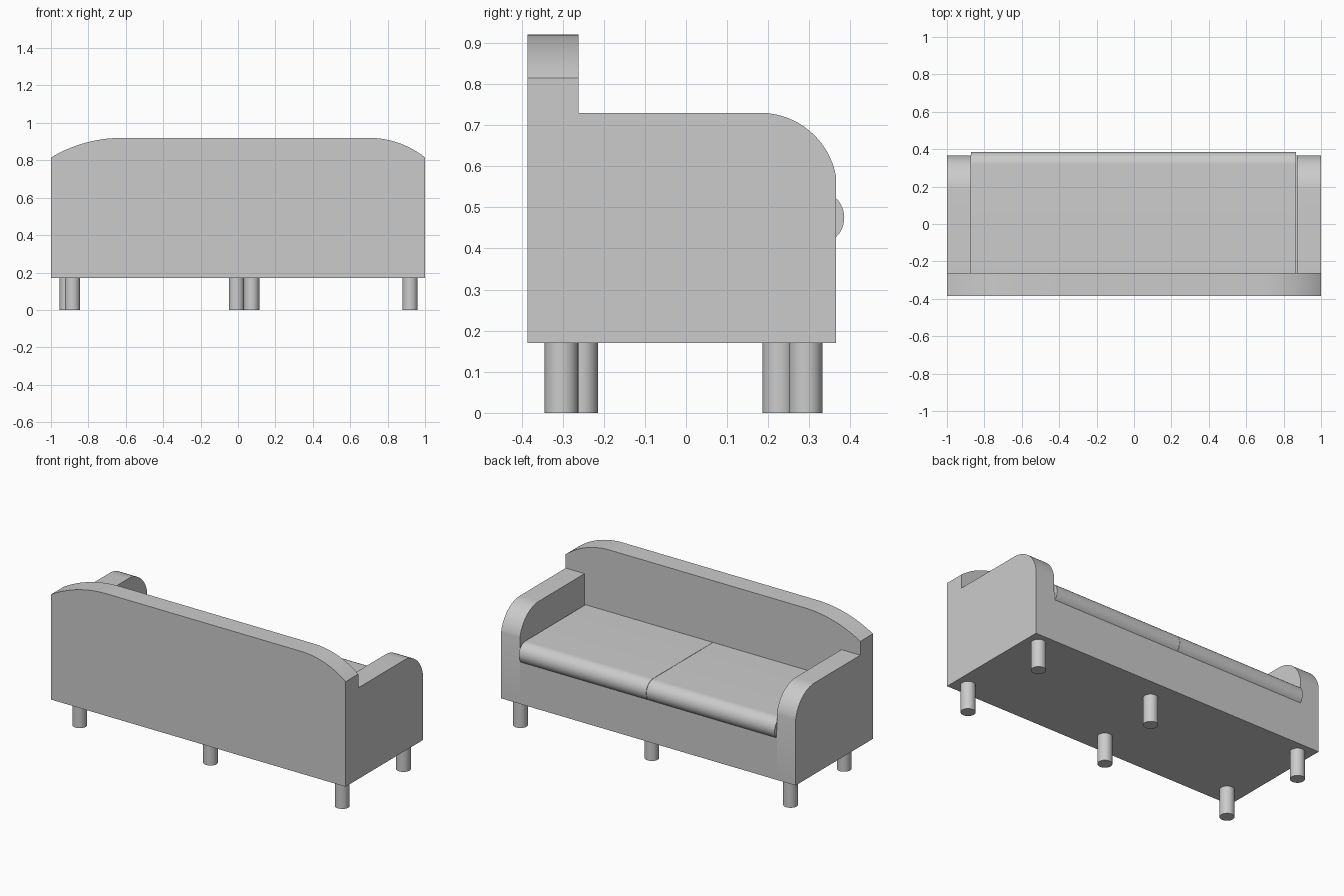
import bpy, bmesh
from math import asin, cos, sin, pi, radians
from mathutils import Vector

cube = bpy.data.objects.get("Cube")
if cube:
    bpy.data.objects.remove(cube, do_unlink=True)

grey = bpy.data.materials.new("plain grey")
grey.use_nodes = True
colour = (0.6, 0.6, 0.6, 1)
grey.diffuse_color = colour
grey.node_tree.nodes["Principled BSDF"].inputs["Base Color"].default_value = colour


def finish(name, bm):
    bmesh.ops.recalc_face_normals(bm, faces=bm.faces[:])
    mesh = bpy.data.meshes.new(name)
    bm.to_mesh(mesh)
    bm.free()
    obj = bpy.data.objects.new(name, mesh)
    bpy.context.collection.objects.link(obj)
    mesh.materials.append(grey)
    bpy.ops.object.select_all(action="DESELECT")
    obj.select_set(True)
    bpy.context.view_layer.objects.active = obj
    bpy.ops.object.shade_smooth_by_angle(angle=radians(25))


def extrude(name, profile, axis, start, end):
    """Extrude a (horizontal, z) profile along x or y."""
    bm = bmesh.new()
    place = (lambda h, z: (start, h, z)) if axis == "x" else (lambda h, z: (h, start, z))
    face = bm.faces.new([bm.verts.new(place(h, z)) for h, z in profile])
    out = bmesh.ops.extrude_face_region(bm, geom=[face])
    verts = [g for g in out["geom"] if isinstance(g, bmesh.types.BMVert)]
    step = Vector((end - start, 0, 0) if axis == "x" else (0, end - start, 0))
    bmesh.ops.translate(bm, verts=verts, vec=step)
    finish(name, bm)


def arc(h, z, r, a0, a1, n=16):
    """Points on a circle, angles measured from straight up towards +h."""
    angles = [a0 + (a1 - a0) * i / n for i in range(n + 1)]
    return [(h + r * sin(a), z + r * cos(a)) for a in angles]


BOTTOM, BACK, INNER, FRONT = 0.17, -0.262, 0.872, 0.365

# Backrest with rounded shoulders
left_r, right_r = 0.74, 0.48
back = [(1, BOTTOM), (-1, BOTTOM)]
back += arc(-0.62, 0.92 - left_r, left_r, -asin(0.38 / left_r), 0)
back += arc(0.7, 0.92 - right_r, right_r, 0, asin(0.3 / right_r))
extrude("backrest", back, "y", -0.385, BACK)

# Arms with a rounded front
arm_r = 0.188
arm = [(FRONT, BOTTOM), (BACK, BOTTOM), (BACK, 0.73)]
arm += arc(0.18, 0.73 - arm_r, arm_r, 0, asin(0.185 / arm_r))
for side, name in ((1, "left_arm"), (-1, "right_arm")):
    extrude(name, arm, "x", side * INNER, side)

# Seat base
base = [(BACK, BOTTOM), (FRONT, BOTTOM), (FRONT, 0.475), (BACK, 0.475)]
extrude("seat_base", base, "x", -INNER, INNER)

# Two seat cushions with a rolled front edge
cushion_r = 0.066
cushion = [(BACK, 0.475 - cushion_r), (BACK, 0.475 + cushion_r)]
cushion += arc(0.319, 0.475, cushion_r, 0, pi, 24)
extrude("left_cushion", cushion, "x", 0.001, 0.866)
extrude("right_cushion", cushion, "x", -0.871, -0.001)

# Round legs
legs = {
    "left_back_leg": (0.92, -0.303), "left_front_leg": (0.92, 0.291),
    "middle_back_leg": (-0.008, -0.255), "middle_front_leg": (0.073, 0.227),
    "right_back_leg": (-0.885, -0.27), "right_front_leg": (-0.913, 0.29),
}
for name, (x, y) in legs.items():
    bm = bmesh.new()
    bmesh.ops.create_cone(bm, cap_ends=True, segments=32, radius1=0.041,
                          radius2=0.041, depth=BOTTOM)
    bmesh.ops.translate(bm, verts=bm.verts[:], vec=(x, y, BOTTOM / 2))
    finish(name, bm)
